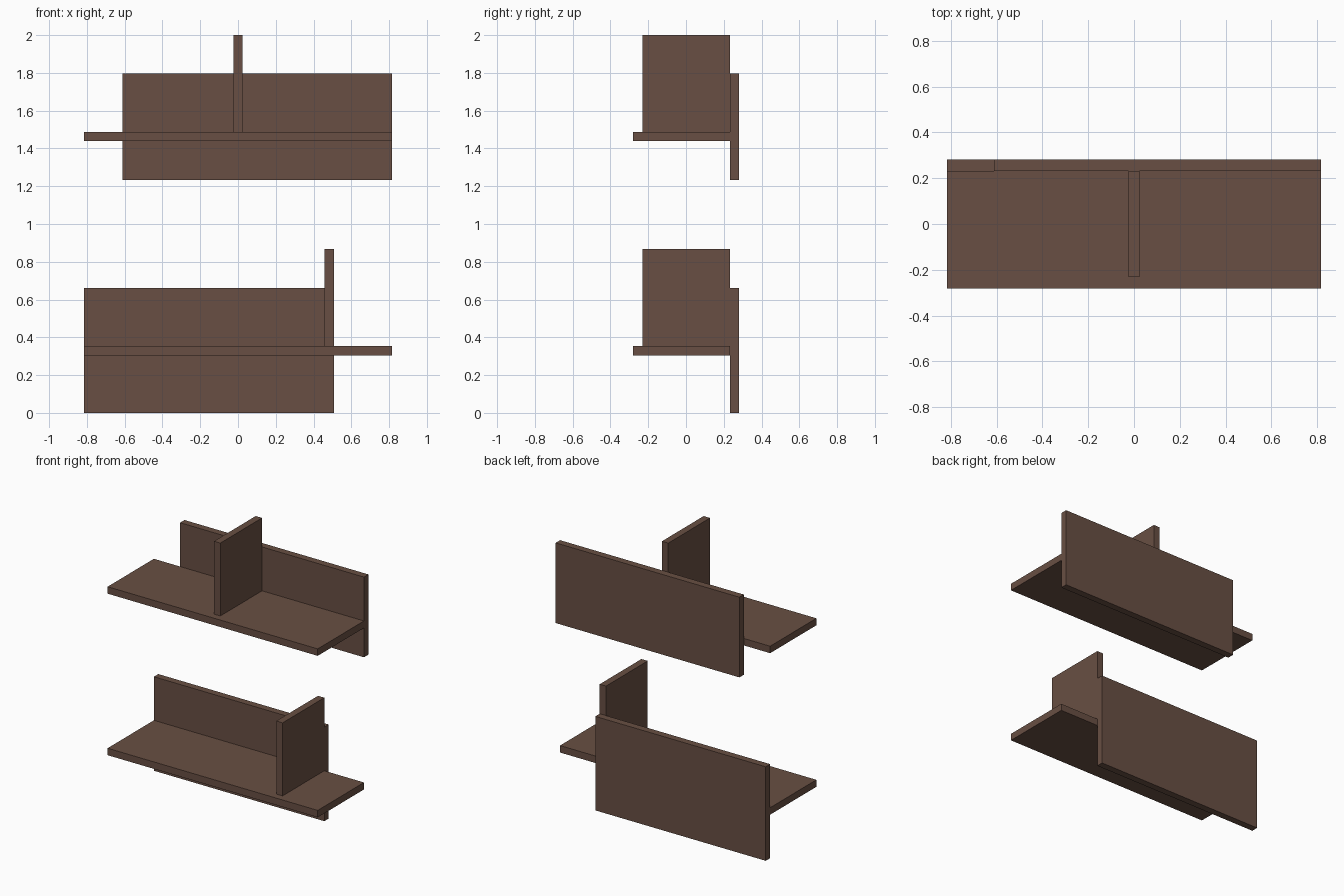
import bpy

if "Cube" in bpy.data.objects:
    bpy.data.objects.remove(bpy.data.objects["Cube"])

wood = bpy.data.materials.new("dark brown wood")
wood.diffuse_color = (0.14, 0.078, 0.056, 1)
wood.use_nodes = True
wood.node_tree.nodes["Principled BSDF"].inputs["Base Color"].default_value = wood.diffuse_color


def board(name, x, y, z):
    """Box spanning the given (min, max) ranges."""
    bpy.ops.mesh.primitive_cube_add(size=1)
    ob = bpy.context.object
    ob.name = name
    for v in ob.data.vertices:
        v.co = [r[0] if c < 0 else r[1] for c, r in zip(v.co, (x, y, z))]
    ob.data.materials.append(wood)


HALF, FRONT, BACK, T = 0.816, -0.281, 0.281, 0.049
INNER = BACK - T

# each unit: name, shelf underside, back panel x and z, divider left edge, divider top
units = [
    ("lower", 0.305, (-HALF, 0.508), (0.0, 0.66), 0.459, 0.867),
    ("upper", 1.439, (-0.612, HALF), (1.233, 1.796), -0.0245, 2.0),
]
for name, z, back_x, back_z, div_x, top in units:
    # horizontal shelf, wall panel behind it, upright divider on top
    board(name + "_shelf", (-HALF, HALF), (FRONT, INNER), (z, z + T))
    board(name + "_back_panel", back_x, (INNER, BACK), back_z)
    board(name + "_divider", (div_x, div_x + T), (-0.231, INNER), (z + T, top))
